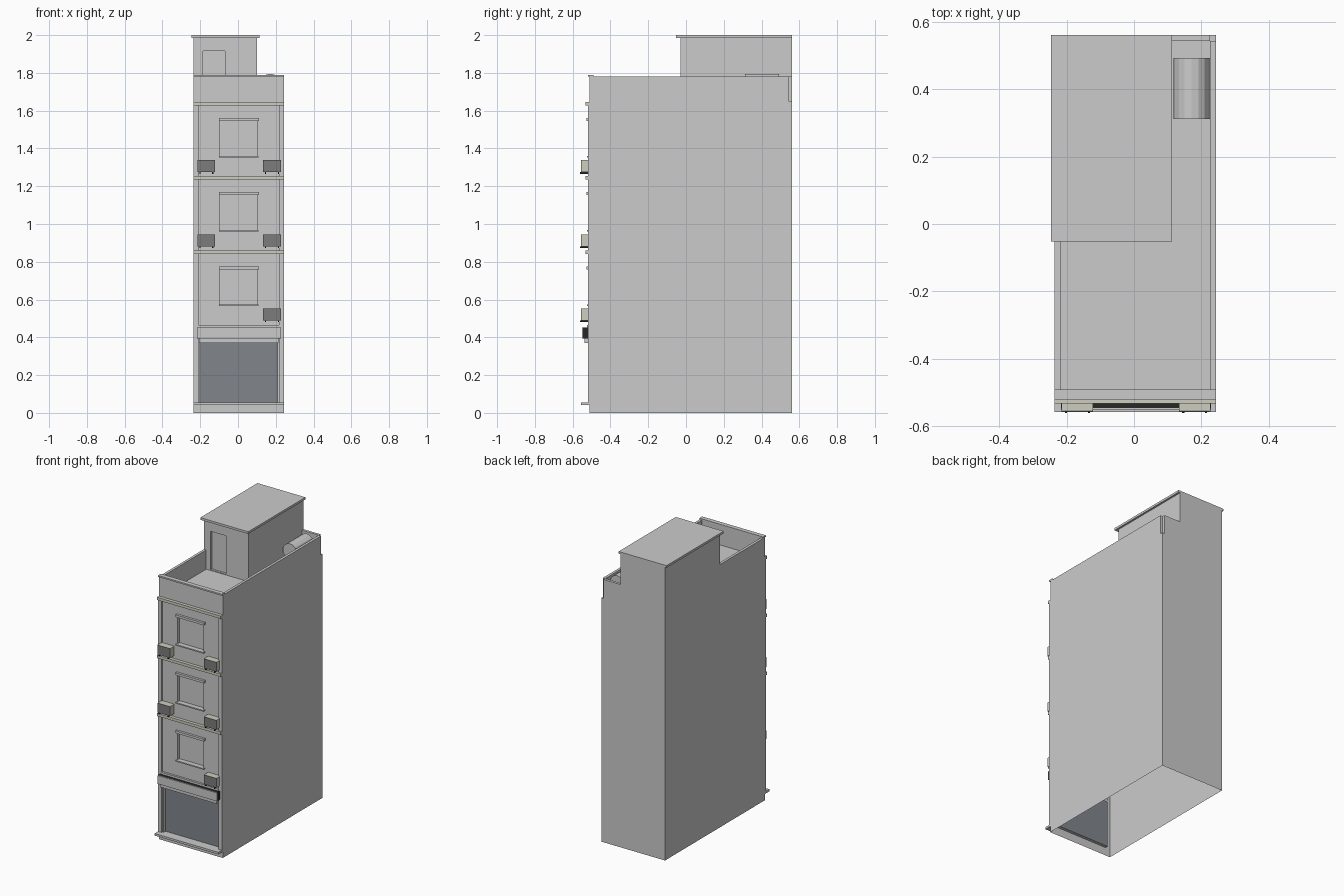
import bpy, bmesh, math

if "Cube" in bpy.data.objects:
    bpy.data.objects.remove(bpy.data.objects["Cube"])


def material(name, rgb):
    m = bpy.data.materials.new(name)
    m.diffuse_color = (*rgb, 1)
    m.use_nodes = True
    m.node_tree.nodes["Principled BSDF"].inputs["Base Color"].default_value = m.diffuse_color
    return m


BEIGE = material("beige", (0.62, 0.61, 0.52))
DARK = material("dark_grey", (0.2, 0.2, 0.2))
BLACK = material("black", (0.02, 0.02, 0.02))
GLASS = material("shop_glass", (0.22, 0.24, 0.26))


def finish(name, bm, mat=None, normals=True):
    bmesh.ops.remove_doubles(bm, verts=bm.verts, dist=1e-5)
    if normals:
        bmesh.ops.recalc_face_normals(bm, faces=bm.faces)
    me = bpy.data.meshes.new(name)
    bm.to_mesh(me)
    bm.free()
    ob = bpy.data.objects.new(name, me)
    bpy.context.collection.objects.link(ob)
    if mat:
        me.materials.append(mat)
    return ob


def box(name, x0, x1, y0, y1, z0, z1, mat=None):
    bm = bmesh.new()
    bmesh.ops.create_cube(bm, size=1)
    for v in bm.verts:
        v.co = (x0 if v.co.x < 0 else x1, y0 if v.co.y < 0 else y1,
                z0 if v.co.z < 0 else z1)
    return finish(name, bm, mat)


def quad(bm, *pts):
    bm.faces.new([bm.verts.new(p) for p in pts])


def front_quad(bm, x0, x1, z0, z1, y):
    quad(bm, (x0, y, z0), (x1, y, z0), (x1, y, z1), (x0, y, z1))


def shell(name, x0, x1, y0, y1, z0, z1, holes, depth):
    """Bottomless box whose front wall has openings with reveals."""
    bm = bmesh.new()
    quad(bm, (x1, y0, z0), (x1, y1, z0), (x1, y1, z1), (x1, y0, z1))
    quad(bm, (x0, y1, z0), (x0, y0, z0), (x0, y0, z1), (x0, y1, z1))
    quad(bm, (x1, y1, z0), (x0, y1, z0), (x0, y1, z1), (x1, y1, z1))
    quad(bm, (x0, y0, z1), (x1, y0, z1), (x1, y1, z1), (x0, y1, z1))
    xs = sorted({x0, x1, *[v for h in holes for v in h[:2]]})
    zs = sorted({z0, z1, *[v for h in holes for v in h[2:]]})
    for a, b in zip(xs, xs[1:]):
        for c, d in zip(zs, zs[1:]):
            mx, mz = (a + b) / 2, (c + d) / 2
            if not any(h[0] < mx < h[1] and h[2] < mz < h[3] for h in holes):
                front_quad(bm, a, b, c, d, y0)
    yb = y0 + depth
    for a, b, c, d in holes:
        ring = [(a, c), (b, c), (b, d), (a, d)]
        for p, q in zip(ring, ring[1:] + ring[:1]):
            quad(bm, (p[0], y0, p[1]), (p[0], yb, p[1]),
                 (q[0], yb, q[1]), (q[0], y0, q[1]))
    return finish(name, bm, normals=False)


def pane(name, hole, y, mat=None):
    bm = bmesh.new()
    front_quad(bm, *hole, y)
    return finish(name, bm, mat, normals=False)


L, R, F, B, ROOF, TOP = -0.235, 0.243, -0.51, 0.56, 1.65, 1.78
PITCH = 0.393

# Main building shell with shop front and window openings
windows = [(-0.095, 0.10, 0.575 + i * PITCH, 0.763 + i * PITCH) for i in range(3)]
shop = (-0.20, 0.21, 0.055, 0.37)
shell("building_body", L, R, F, B, 0, ROOF, windows + [shop], 0.02)
pane("shop_glass", shop, F + 0.02, GLASS)
for i, (a, b, c, d) in enumerate(windows):
    pane(f"window_pane_{i}", (a, b, c, d), F + 0.02)
    box(f"window_lintel_{i}", a - 0.006, b + 0.012, F - 0.016, F, d - 0.003, d + 0.013)
    box(f"window_sill_{i}", a - 0.006, b + 0.008, F - 0.014, F, c - 0.008, c)

# Facade pilasters, floor bands and doorstep
box("pilaster_left", L, L + 0.026, F - 0.01, F, 0.05, 1.635)
box("pilaster_right", R - 0.026, R, F - 0.01, F, 0.05, 1.635)
for i in range(3):
    z = 0.842 + i * PITCH
    box(f"floor_band_{i}", L, R, F - 0.022, F, z, z + 0.019, BEIGE)
box("doorstep", L, R, -0.557, F, 0.042, 0.056)

# Shop sign box and shutter housing
box("sign_box", -0.217, 0.228, -0.545, F, 0.395, 0.452, BLACK)
box("sign_face", -0.217, 0.228, -0.551, -0.545, 0.395, 0.452)
box("sign_ledge", -0.21, 0.217, F - 0.014, F, 0.452, 0.466)
box("shutter_housing", -0.207, 0.215, -0.537, F, 0.37, 0.394)

# Air conditioners on brackets
for i in range(3):
    for side, x in (("left", -0.215), ("right", 0.133)):
        if i == 0 and side == "left":
            continue
        z = 0.488 + i * PITCH
        n = f"{side}_{i}"
        box(f"air_conditioner_{n}", x, x + 0.094, -0.553, F, z, z + 0.064, BEIGE)
        box(f"air_conditioner_grille_{n}", x, x + 0.094, -0.556, -0.553, z, z + 0.064, DARK)
        for k, dx in enumerate((0.01, 0.078)):
            box(f"bracket_{n}_{k}", x + dx, x + dx + 0.006, -0.56, F, z - 0.008, z, BLACK)

# Roof parapets and front coping
T = 0.018
box("parapet_front", L, R, F, -0.49, ROOF, TOP)
box("parapet_coping", L, R, -0.52, -0.49, TOP, 1.79)
box("parapet_left", L, L + T, -0.49, -0.03, ROOF, TOP)
box("parapet_right", R - T, R, -0.49, B - T, ROOF, TOP)
box("parapet_back", 0.10, R - T, B - T, B, ROOF, TOP)

# Stair house with recessed door and roof slab
door = (-0.185, -0.07, ROOF + 0.005, 1.915)
shell("stair_house", L, 0.10, -0.03, B, ROOF, 1.985, [door], 0.015)
pane("stair_door", door, -0.015)
box("stair_roof", -0.246, 0.113, -0.052, B, 1.985, 2.0)

# Water tank lying on two cradles
bpy.ops.mesh.primitive_cylinder_add(vertices=16, radius=0.054, depth=0.18,
                                    location=(0.171, 0.402, 1.741),
                                    rotation=(math.pi / 2, 0, 0))
bpy.context.object.name = "water_tank"
for k, y in enumerate((0.35, 0.445)):
    box(f"tank_cradle_{k}", 0.135, 0.207, y, y + 0.015, ROOF, 1.70)
